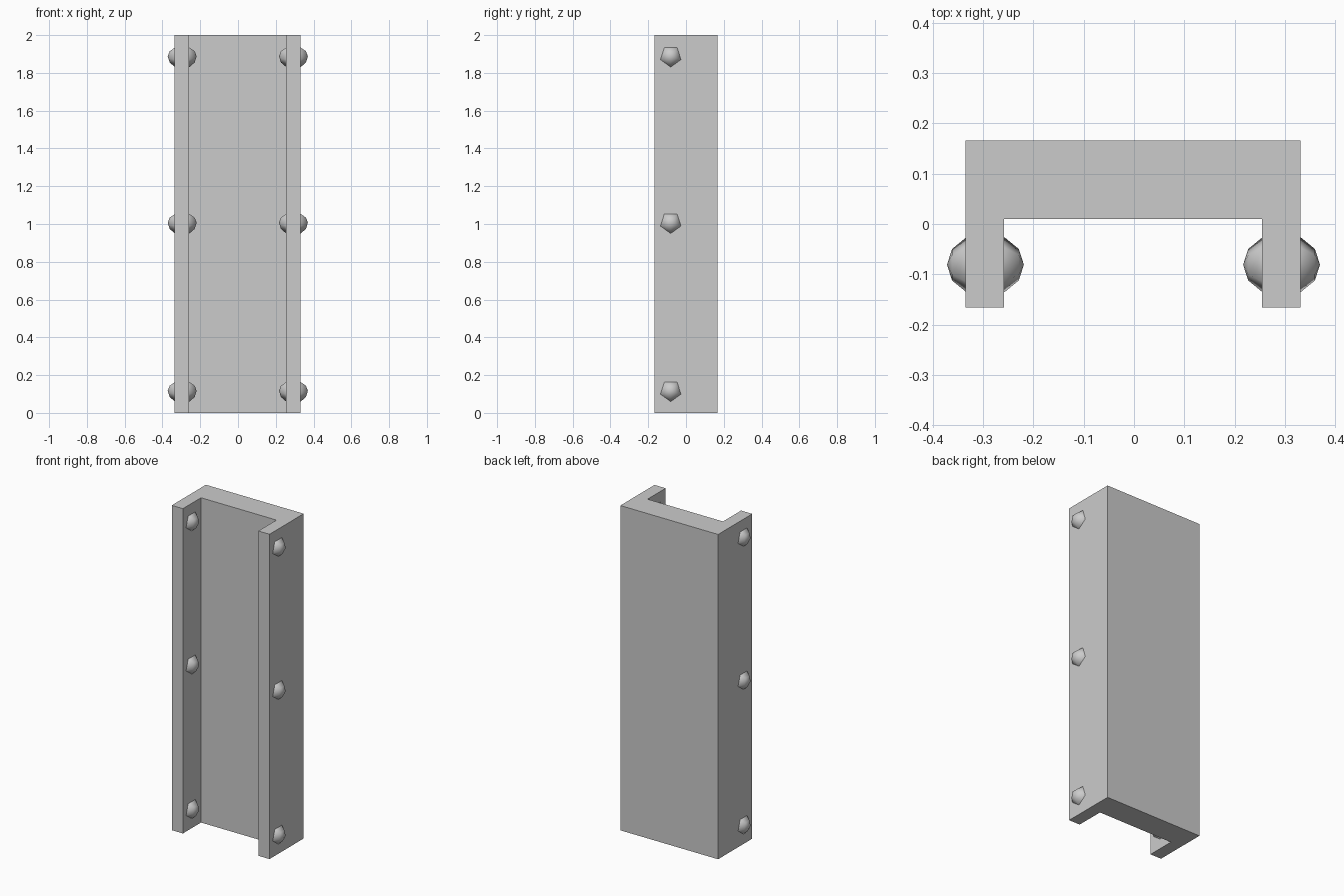
import bpy
import bmesh
from mathutils import Matrix, Vector

cube = bpy.data.objects.get("Cube")
if cube:
    bpy.data.objects.remove(cube, do_unlink=True)


def make_material(name, value):
    mat = bpy.data.materials.new(name)
    mat.use_nodes = True
    color = (value, value, value, 1)
    mat.diffuse_color = color
    mat.node_tree.nodes["Principled BSDF"].inputs["Base Color"].default_value = color
    return mat


def add_object(name, bm, mat):
    bmesh.ops.recalc_face_normals(bm, faces=bm.faces)
    mesh = bpy.data.meshes.new(name)
    bm.to_mesh(mesh)
    bm.free()
    mesh.materials.append(mat)
    obj = bpy.data.objects.new(name, mesh)
    bpy.context.collection.objects.link(obj)
    return obj


steel = make_material("steel grey", 0.6)

# Channel: U-shaped profile, open to the front, extruded upwards
LEFT, RIGHT, DEPTH, HEIGHT = 0.331, -0.335, 0.166, 2.0
WALL, WEB_FRONT = 0.076, 0.01
profile = [(RIGHT, -DEPTH), (RIGHT + WALL, -DEPTH), (RIGHT + WALL, WEB_FRONT),
           (LEFT - WALL, WEB_FRONT), (LEFT - WALL, -DEPTH), (LEFT, -DEPTH),
           (LEFT, DEPTH), (RIGHT, DEPTH)]
bm = bmesh.new()
base = bm.faces.new([bm.verts.new((x, y, 0)) for x, y in profile])
top = bmesh.ops.extrude_face_region(bm, geom=[base], use_keep_orig=True)
bmesh.ops.translate(bm, vec=(0, 0, HEIGHT),
                    verts=[v for v in top["geom"] if isinstance(v, bmesh.types.BMVert)])
add_object("channel", bm, steel)

# Rivets: five-sided smooth domes poking through both faces of each wall
# Local z runs along the wall thickness, local y points down
axes = Matrix(((0, 0, 1), (-1, 0, 0), (0, -1, 0))).to_4x4()
stretch = Matrix.Diagonal((0.066, 0.066, 0.0765, 1))
for side, x in (("left", 0.2935), ("right", -0.2955)):
    for level, z in (("lower", 0.117), ("middle", 1.007), ("upper", 1.888)):
        bm = bmesh.new()
        bmesh.ops.create_uvsphere(bm, u_segments=5, v_segments=6, radius=1)
        bm.transform(Matrix.Translation(Vector((x, -0.081, z))) @ axes @ stretch)
        for face in bm.faces:
            face.smooth = True
        add_object(f"{side}_{level}_rivet", bm, steel)
